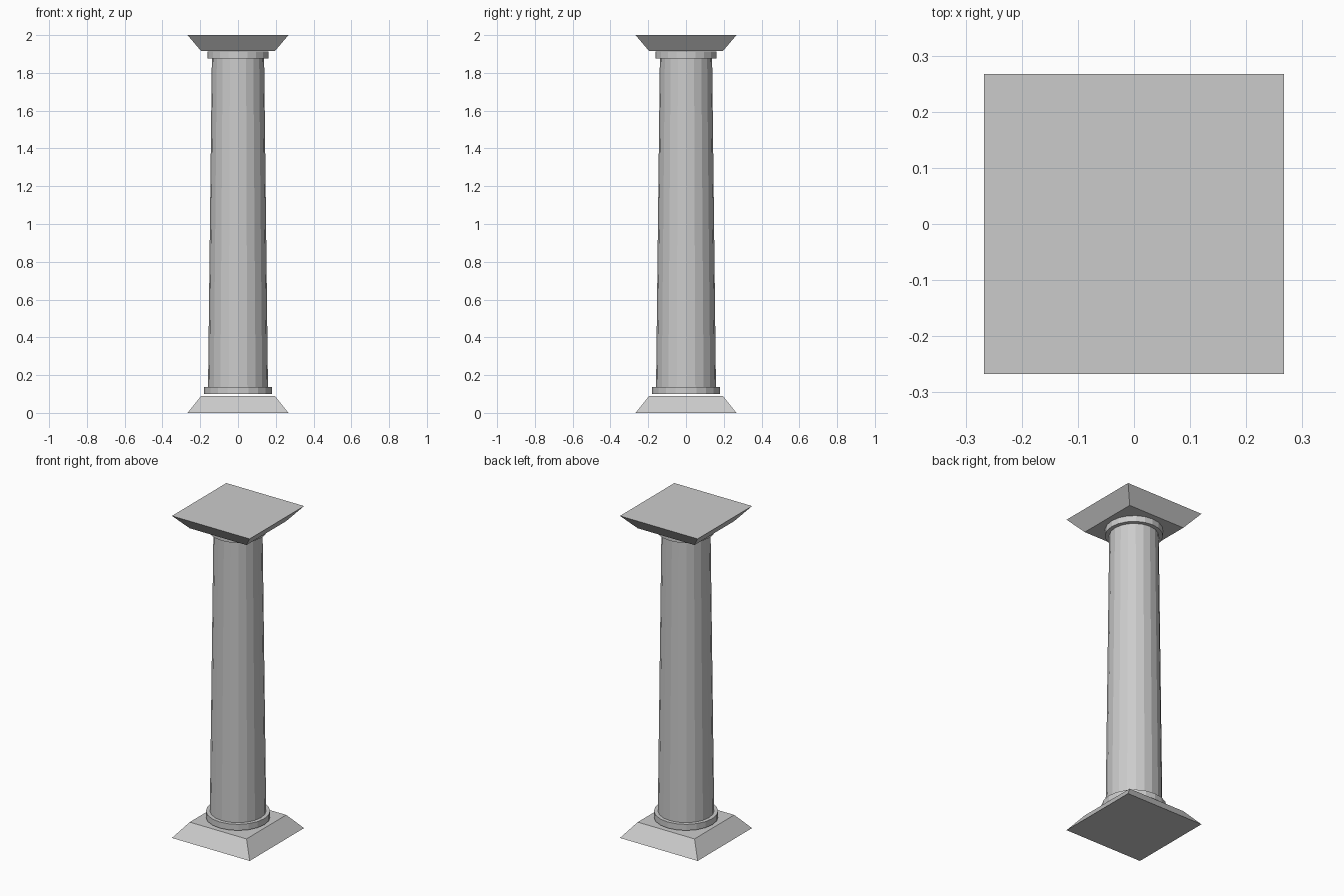
import bpy, math

if "Cube" in bpy.data.objects:
    bpy.data.objects.remove(bpy.data.objects["Cube"])

SIDES = 20


def frustum(name, sides, r1, r2, z0, z1, turn=0.0):
    bpy.ops.mesh.primitive_cone_add(vertices=sides, radius1=r1, radius2=r2,
                                    depth=z1 - z0, location=(0, 0, (z0 + z1) / 2),
                                    rotation=(0, 0, turn))
    obj = bpy.context.object
    obj.name = name
    bpy.ops.object.transform_apply(location=False, rotation=True, scale=False)
    return obj


def square_block(name, half1, half2, z0, z1):
    # four-sided frustum turned so its sides face the axes
    return frustum(name, 4, half1 * math.sqrt(2), half2 * math.sqrt(2),
                   z0, z1, math.pi / 4)


# Square plinth and matching inverted capital slab
square_block("plinth", 0.267, 0.195, 0.0, 0.09)
square_block("abacus", 0.195, 0.267, 1.915, 2.0)

# Round collars at each end of the shaft
frustum("base_collar", SIDES, 0.181, 0.181, 0.10, 0.138)
frustum("top_collar", SIDES, 0.162, 0.162, 1.877, 1.914)

# Tapered shaft
frustum("shaft", SIDES, 0.159, 0.138, 0.102, 1.912)
